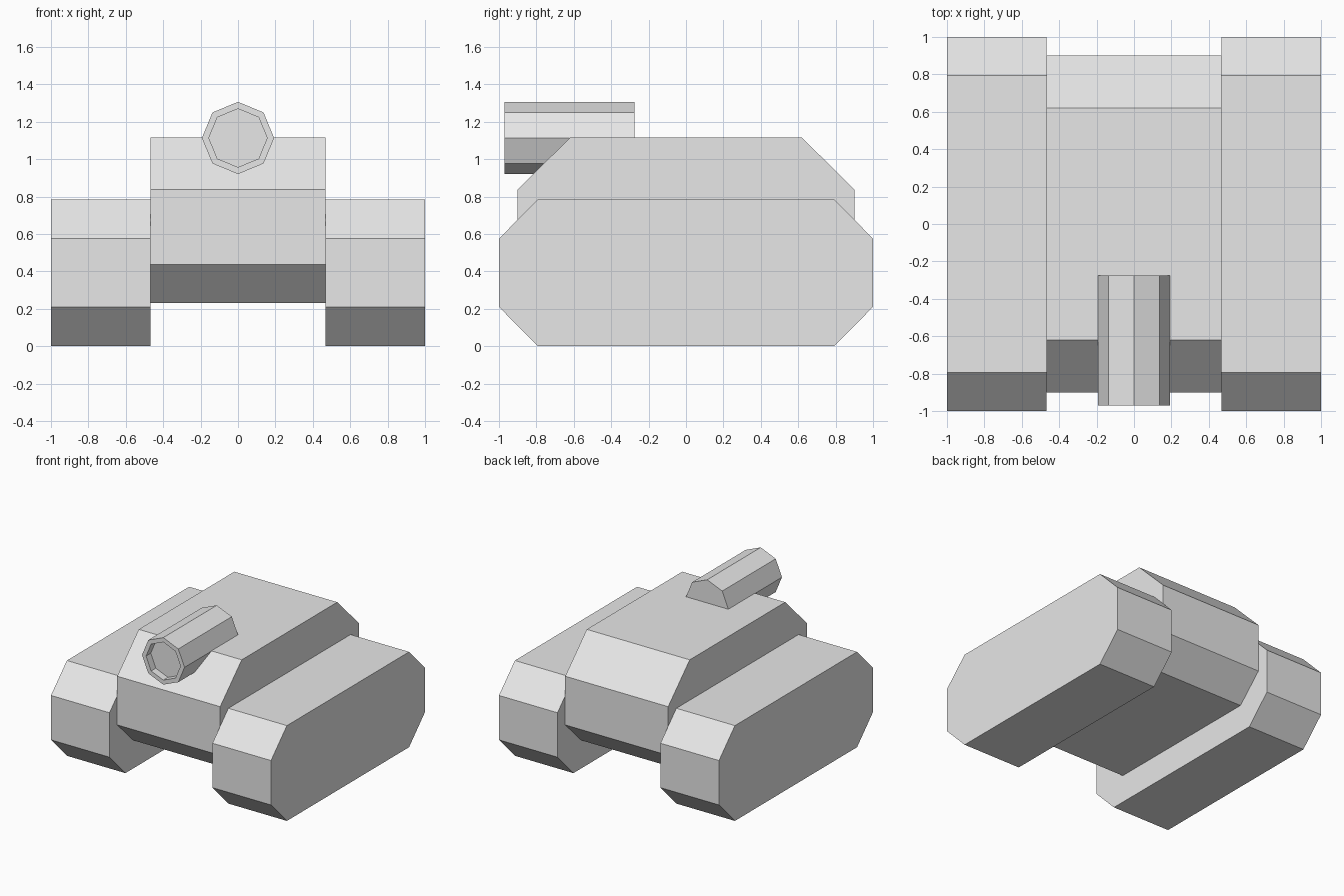
import bpy
import bmesh
from math import cos, sin, pi

cube = bpy.data.objects.get("Cube")
if cube:
    bpy.data.objects.remove(cube, do_unlink=True)

# Single plain grey for every part
grey = bpy.data.materials.new("plain_grey")
grey.use_nodes = True
COLOUR = (0.8, 0.8, 0.8, 1)
grey.diffuse_color = COLOUR
grey.node_tree.nodes["Principled BSDF"].inputs["Base Color"].default_value = COLOUR


def finish(name, bm):
    bmesh.ops.recalc_face_normals(bm, faces=bm.faces)
    mesh = bpy.data.meshes.new(name)
    bm.to_mesh(mesh)
    bm.free()
    mesh.materials.append(grey)
    obj = bpy.data.objects.new(name, mesh)
    bpy.context.collection.objects.link(obj)
    return obj


def chamfered_slab(name, x0, x1, half_profile):
    """Mirror a front-half (y, z) profile and extrude it across x."""
    bm = bmesh.new()
    outline = half_profile + [(-y, z) for y, z in reversed(half_profile)]
    face = bm.faces.new([bm.verts.new((x0, y, z)) for y, z in outline])
    grown = bmesh.ops.extrude_face_region(bm, geom=[face])["geom"]
    verts = [g for g in grown if isinstance(g, bmesh.types.BMVert)]
    bmesh.ops.translate(bm, verts=verts, vec=(x1 - x0, 0, 0))
    return finish(name, bm)


# Central hull
HULL_X = 0.468
chamfered_slab("hull", -HULL_X, HULL_X,
               [(-0.69, 0.23), (-0.90, 0.437), (-0.90, 0.837), (-0.62, 1.115)])

# Tracks on both sides
track = [(-0.793, 0), (-1, 0.21), (-1, 0.575), (-0.793, 0.783)]
for name, side in (("left_track", 1), ("right_track", -1)):
    chamfered_slab(name, side * HULL_X, side, track)

# Eight-sided gun barrel: rear cap, outer wall, rim, bore wall, bore floor
SIDES, AXIS_Z = 8, 1.113
bm = bmesh.new()
rings = []
for radius, y in ((0.193, -0.275), (0.193, -0.97), (0.156, -0.97), (0.156, -0.91)):
    rings.append([bm.verts.new((radius * cos(2 * pi * i / SIDES), y,
                                AXIS_Z + radius * sin(2 * pi * i / SIDES)))
                  for i in range(SIDES)])
for a, b in zip(rings, rings[1:]):
    for i in range(SIDES):
        j = (i + 1) % SIDES
        bm.faces.new((a[i], a[j], b[j], b[i]))
bm.faces.new(rings[0])
bm.faces.new(rings[-1])
finish("gun_barrel", bm)
